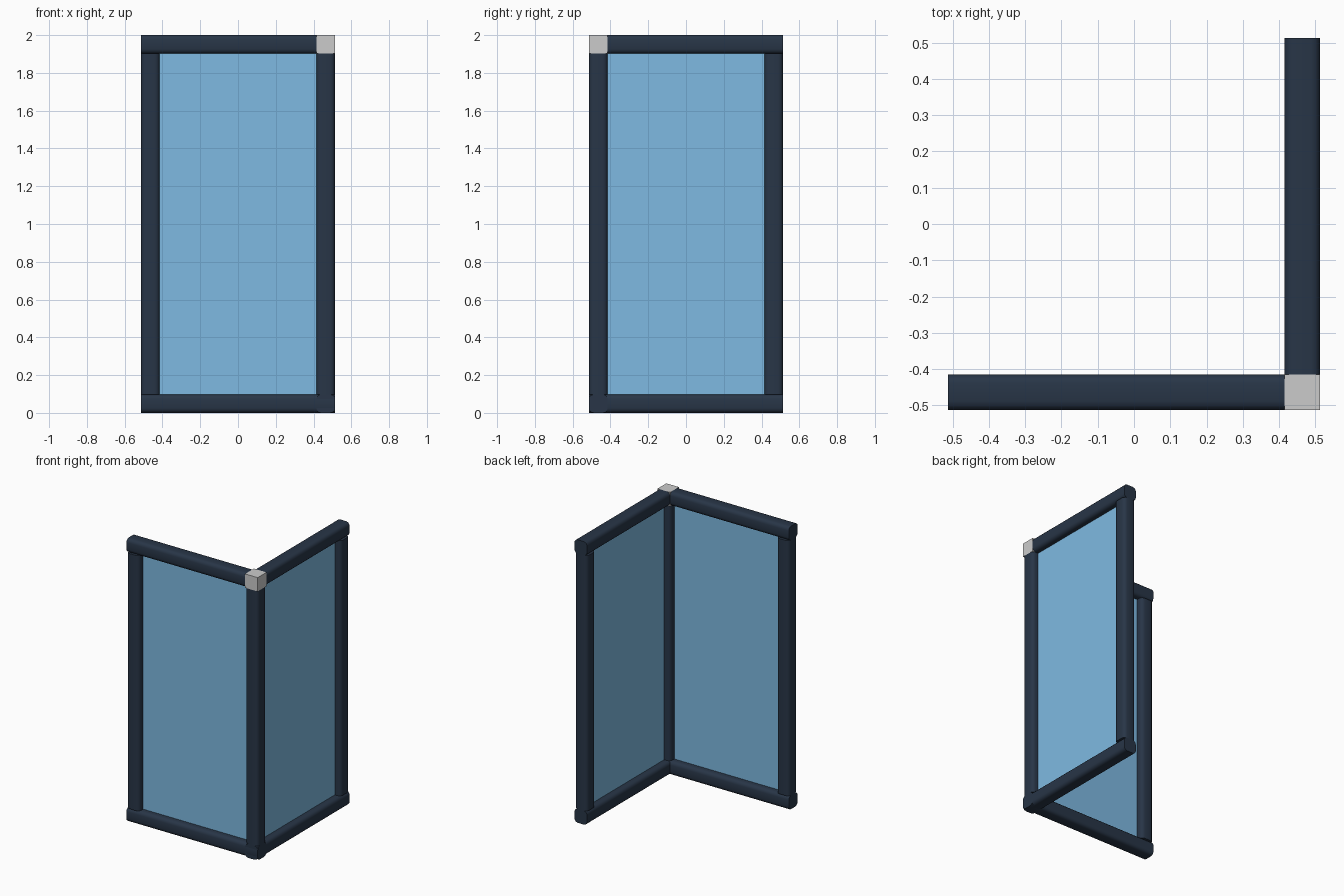
import bpy
import bmesh
from math import radians
from mathutils import Matrix, Vector

cube = bpy.data.objects.get("Cube")
if cube:
    bpy.data.objects.remove(cube)

HALF = 0.513          # half the footprint
T = 0.098             # bar thickness
TOP = 2.0
MID = HALF - T / 2    # centre line of each bar


def material(name, rgb):
    m = bpy.data.materials.new(name)
    m.use_nodes = True
    m.diffuse_color = (*rgb, 1)
    bsdf = next(n for n in m.node_tree.nodes if n.type == 'BSDF_PRINCIPLED')
    bsdf.inputs["Base Color"].default_value = (*rgb, 1)
    return m


FRAME = material("dark navy frame", (0.021, 0.036, 0.063))
GLASS = material("blue glass", (0.21, 0.49, 0.76))
GREY = material("light grey", (0.6, 0.6, 0.6))


def box(name, low, high, mat, round_axis=None):
    """Box between two corners; edges along round_axis are rounded off."""
    low, high = Vector(low), Vector(high)
    bm = bmesh.new()
    bmesh.ops.create_cube(bm, size=1)
    bmesh.ops.transform(bm, verts=bm.verts, matrix=Matrix.Translation(
        (low + high) / 2) @ Matrix.Diagonal((*(high - low), 1)))
    if round_axis is not None:
        along = [e for e in bm.edges
                 if abs((e.verts[0].co - e.verts[1].co)[round_axis]) > 0.01]
        bmesh.ops.bevel(bm, geom=along, offset=0.025, segments=3,
                        profile=0.5, affect='EDGES')
    mesh = bpy.data.meshes.new(name)
    bm.to_mesh(mesh)
    bm.free()
    mesh.materials.append(mat)
    obj = bpy.data.objects.new(name, mesh)
    bpy.context.collection.objects.link(obj)
    if round_axis is not None:
        bpy.ops.object.select_all(action='DESELECT')
        obj.select_set(True)
        bpy.context.view_layer.objects.active = obj
        bpy.ops.object.shade_smooth_by_angle(angle=radians(40))
    return obj


IN = HALF - T         # inner side of the bars

# Upright posts
for name, x, y in (("corner_post", MID, -MID),
                   ("front_end_post", -MID, -MID),
                   ("side_end_post", MID, MID)):
    box(name, (x - T / 2, y - T / 2, T), (x + T / 2, y + T / 2, TOP - T), FRAME, 2)

# Bottom rails meet at the corner, top rails stop at the corner block
box("front_bottom_rail", (-HALF, -HALF, 0), (HALF, -IN, T), FRAME, 0)
box("side_bottom_rail", (IN, -HALF, 0), (HALF, HALF, T), FRAME, 1)
box("front_top_rail", (-HALF, -HALF, TOP - T), (IN, -IN, TOP), FRAME, 0)
box("side_top_rail", (IN, -IN, TOP - T), (HALF, HALF, TOP), FRAME, 1)
box("corner_block", (IN, -HALF, TOP - T), (HALF, -IN, TOP), GREY)

# Glass panes, set into the middle of the frame
G = 0.002
LAP = 0.02
box("front_glass", (-IN - LAP, -MID - G, T - LAP),
    (IN + LAP, -MID + G, TOP - T + LAP), GLASS)
box("side_glass", (MID - G, -IN - LAP, T - LAP),
    (MID + G, IN + LAP, TOP - T + LAP), GLASS)
